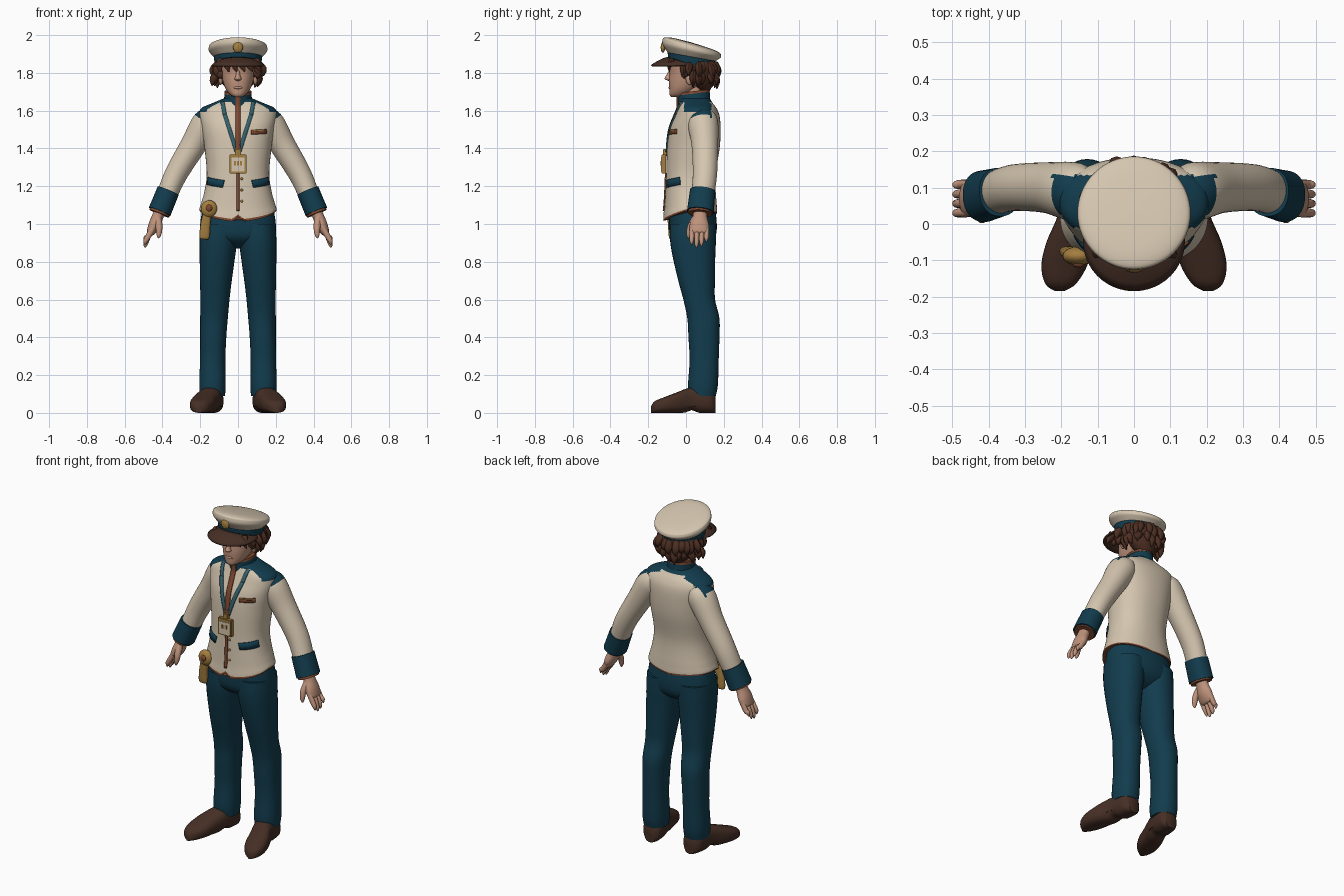
import bpy, bmesh, math, random
from mathutils import Vector, Matrix
from mathutils.bvhtree import BVHTree

random.seed(4)
if "Cube" in bpy.data.objects:
    bpy.data.objects.remove(bpy.data.objects["Cube"])


def material(name, r, g, b):
    m = bpy.data.materials.new(name)
    m.use_nodes = True
    m.diffuse_color = (r, g, b, 1)
    bsdf = next(n for n in m.node_tree.nodes if n.type == "BSDF_PRINCIPLED")
    bsdf.inputs["Base Color"].default_value = (r, g, b, 1)
    bsdf.inputs["Roughness"].default_value = 0.8
    return m


CREAM = material("cream cloth", 0.66, 0.56, 0.43)
TEAL = material("dark teal cloth", 0.006, 0.045, 0.075)
SKIN = material("skin", 0.52, 0.29, 0.2)
HAIR = material("brown hair", 0.075, 0.028, 0.016)
LEATHER = material("brown leather", 0.06, 0.028, 0.018)
RUST = material("rust trim", 0.21, 0.065, 0.03)
GOLD = material("old gold", 0.37, 0.21, 0.05)
STRAP = material("strap blue", 0.035, 0.12, 0.15)


def finish(bm, name, mats):
    bmesh.ops.recalc_face_normals(bm, faces=bm.faces)
    for f in bm.faces:
        f.smooth = True
    for e in bm.edges:
        e.smooth = e.calc_face_angle(0) < 0.8
    me = bpy.data.meshes.new(name)
    bm.to_mesh(me)
    bm.free()
    for m in mats:
        me.materials.append(m)
    ob = bpy.data.objects.new(name, me)
    bpy.context.collection.objects.link(ob)
    return ob


def spline(st, steps):
    st = [Vector(s) for s in st]
    out = []
    for i in range(len(st) - 1):
        p0, p1, p2, p3 = st[max(i - 1, 0)], st[i], st[i + 1], st[min(i + 2, len(st) - 1)]
        for k in range(steps):
            t = k / steps
            out.append(0.5 * (2 * p1 + (p2 - p0) * t + (2 * p0 - 5 * p1 + 4 * p2 - p3) * t * t
                              + (3 * p1 - p0 - 3 * p2 + p3) * t ** 3))
    return out + [st[-1]]


def loft(name, st, *mats, n=32, steps=5, axis=None, hint=(0, 1, 0), p=2, rule=None, warp=None):
    """Smooth skin through stations (x, y, z, half width, half depth)."""
    bm, rings, pts = bmesh.new(), [], spline(st, steps)
    mid = [Vector(q[:3]) for q in pts]
    for i, q in enumerate(pts):
        t = Vector(axis) if axis else mid[min(i + 1, len(mid) - 1)] - mid[max(i - 1, 0)]
        t.normalize()
        u = Vector(hint).cross(t).normalized()
        v = t.cross(u)
        ring = []
        for k in range(n):
            c, s = math.cos(math.tau * k / n), math.sin(math.tau * k / n)
            c, s = (math.copysign(abs(w) ** (2 / p), w) for w in (c, s))
            ring.append(bm.verts.new(mid[i] + u * c * max(q[3], 0.001) + v * s * max(q[4], 0.001)))
        rings.append(ring)
    for a, b in zip(rings, rings[1:]):
        for k in range(n):
            bm.faces.new((a[k], a[k - 1], b[k - 1], b[k]))
    bm.faces.new(rings[0])
    bm.faces.new(rings[-1])
    if rule:
        for f in bm.faces:
            f.material_index = rule(f.calc_center_median())
    if warp:
        for v in bm.verts:
            v.co.z += warp(*v.co)
    return finish(bm, name, mats)


def upright(name, rows, *mats, **kw):
    """Loft of level rings from rows (z, half width, front y, back y)."""
    st = [(0, (f + b) / 2, z, a, (b - f) / 2) for z, a, f, b in rows]
    return loft(name, st, *mats, axis=(0, 0, 1), **kw)


def ball(name, loc, size, mat):
    bm = bmesh.new()
    bmesh.ops.create_uvsphere(bm, u_segments=20, v_segments=12, radius=1)
    bmesh.ops.transform(bm, matrix=Matrix.Translation(loc) @ Matrix.Diagonal((*size, 1)), verts=bm.verts)
    return finish(bm, name, [mat])


def box(name, loc, size, mat, bevel=0.003):
    bm = bmesh.new()
    bmesh.ops.create_cube(bm, size=1)
    bmesh.ops.transform(bm, matrix=Matrix.Translation(loc) @ Matrix.Diagonal((*size, 1)), verts=bm.verts)
    bmesh.ops.bevel(bm, geom=bm.edges, offset=bevel, segments=2, affect="EDGES")
    return finish(bm, name, [mat])


def mirror(st, s):
    return [(s * q[0], *q[1:]) for q in st]


# Jacket with dipped hem, coloured shoulders and hem trim
def jacket_rule(c):
    if c.z < 1.052:
        return 2
    return int(c.z > 1.645 or (c.z > 1.595 and -0.01 < c.y < 0.135 and abs(c.x) > 0.08))


def hem(x, y, z):
    w = min(max((1.15 - z) / 0.11, 0), 1)
    notch = max(0, 1 - abs(x) / 0.03) * 0.03 if y < 0 else 0
    return w * (0.1 * abs(x) + 0.01 + notch + 0.33 * min(y, 0))


jacket = upright("jacket", [
    (1.04, 0.203, -0.12, 0.165), (1.06, 0.203, -0.118, 0.165), (1.11, 0.192, -0.112, 0.162),
    (1.25, 0.166, -0.105, 0.155), (1.4, 0.177, -0.1, 0.178), (1.5, 0.192, -0.088, 0.183),
    (1.57, 0.204, -0.062, 0.178), (1.612, 0.195, -0.045, 0.162), (1.642, 0.13, -0.035, 0.14),
    (1.665, 0.075, -0.03, 0.125)], CREAM, TEAL, RUST, n=96, steps=6, p=2.25, rule=jacket_rule, warp=hem)

# Collar, neck
lean = lambda x, y, z: (y - 0.04) * 0.12
collar = upright("collar", [(1.63, 0.078, -0.042, 0.13), (1.695, 0.07, -0.042, 0.125)], TEAL, warp=lean)
upright("collar_trim", [(1.69, 0.073, -0.045, 0.127), (1.703, 0.071, -0.043, 0.125)], RUST, steps=1, warp=lean)
upright("neck", [(1.65, 0.055, -0.025, 0.1), (1.76, 0.052, -0.02, 0.1)], SKIN)

# Arms, cuffs and hands
sleeve_rule = lambda c: int(c.z > 1.565 and abs(c.x) < 0.225 and -0.01 < c.y < 0.135)
for s, side in ((1, "left"), (-1, "right")):
    loft(side + "_sleeve", mirror([
        (0.12, 0.09, 1.58, 0.045, 0.06), (0.165, 0.09, 1.535, 0.077, 0.08), (0.238, 0.1, 1.415, 0.068, 0.07),
        (0.33, 0.1, 1.26, 0.06, 0.064), (0.385, 0.085, 1.13, 0.053, 0.06), (0.41, 0.08, 1.075, 0.05, 0.058)], s),
        CREAM, TEAL, n=40, steps=7, rule=sleeve_rule)
    loft(side + "_cuff", mirror([(0.37, 0.088, 1.175, 0.06, 0.067), (0.415, 0.076, 1.065, 0.061, 0.071)], s),
         TEAL, p=2.2)
    loft(side + "_cuff_trim", mirror([(0.412, 0.076, 1.07, 0.055, 0.064), (0.418, 0.075, 1.055, 0.055, 0.064)], s),
         RUST, steps=1)
    loft(side + "_palm", mirror([
        (0.41, 0.076, 1.08, 0.03, 0.036), (0.425, 0.074, 1.04, 0.03, 0.038), (0.443, 0.071, 0.995, 0.031, 0.051),
        (0.462, 0.07, 0.955, 0.022, 0.048), (0.468, 0.07, 0.945, 0.01, 0.035)], s), SKIN, n=24)
    for i, (finger, tip) in enumerate(zip(("index", "middle", "ring", "little"), (0.89, 0.875, 0.882, 0.905))):
        y = 0.032 + 0.026 * i
        loft(f"{side}_{finger}_finger", mirror([
            (0.452, y, 0.975, 0.015, 0.013), (0.475, y - 0.001, 0.935, 0.015, 0.013),
            (0.489, y - 0.002, tip + 0.02, 0.012, 0.011), (0.492, y - 0.002, tip, 0.003, 0.003)], s), SKIN, n=12)
    loft(side + "_thumb", mirror([
        (0.425, 0.05, 1.03, 0.02, 0.02), (0.418, 0.024, 0.985, 0.018, 0.017),
        (0.419, 0.014, 0.945, 0.013, 0.012), (0.422, 0.012, 0.925, 0.004, 0.004)], s), SKIN, n=12)

    # Trouser legs and shoes
    loft(side + "_trouser_leg", mirror([
        (0.1, 0.037, 1.0, 0.098, 0.122), (0.103, 0.037, 0.92, 0.1, 0.122), (0.109, 0.042, 0.83, 0.094, 0.113),
        (0.117, 0.056, 0.7, 0.084, 0.097), (0.122, 0.07, 0.6, 0.077, 0.084), (0.127, 0.092, 0.5, 0.073, 0.085),
        (0.131, 0.095, 0.4, 0.069, 0.082), (0.134, 0.096, 0.28, 0.067, 0.077), (0.135, 0.09, 0.15, 0.07, 0.079),
        (0.135, 0.088, 0.09, 0.066, 0.07)], s), TEAL, axis=(0, 0, 1), p=2.2)
    shoe = [(0.132, 0.155, 0.035, 0.09), (0.135, 0.125, 0.058, 0.125), (0.148, 0.03, 0.06, 0.135),
            (0.176, -0.05, 0.065, 0.108), (0.192, -0.115, 0.063, 0.083), (0.202, -0.165, 0.042, 0.062),
            (0.205, -0.185, 0.012, 0.035)]
    arch = lambda x, y, z: 0.015 * max(0, 1 - abs(y - 0.03) / 0.04) if z < 0.03 else 0
    loft(side + "_shoe", mirror([(x, y, h / 2, w, h / 2) for x, y, w, h in shoe], s), LEATHER,
         axis=(0, -1, 0), hint=(0, 0, 1), p=2.6, warp=arch)
    ball(side + "_ear", (s * 0.092, 0.02, 1.77), (0.012, 0.022, 0.034), SKIN)

upright("trouser_seat", [
    (1.12, 0.18, -0.085, 0.15), (1.0, 0.2, -0.09, 0.163), (0.93, 0.19, -0.08, 0.155),
    (0.89, 0.13, -0.04, 0.12), (0.87, 0.06, 0, 0.08)], TEAL, n=48, p=2.3)

# Head with nose, lips
upright("head", [
    (1.672, 0.02, -0.078, -0.02), (1.686, 0.043, -0.087, 0.02), (1.715, 0.065, -0.088, 0.06),
    (1.755, 0.08, -0.09, 0.11), (1.8, 0.088, -0.087, 0.13), (1.85, 0.09, -0.09, 0.14),
    (1.89, 0.07, -0.06, 0.12)], SKIN, n=40, p=2.15)
loft("nose", [(0, -0.078, 1.815, 0.008, 0.01), (0, -0.09, 1.785, 0.012, 0.016),
              (0, -0.094, 1.768, 0.018, 0.019), (0, -0.086, 1.757, 0.008, 0.006)], SKIN, n=16, axis=(0, 0, 1))
ball("lips", (0, -0.083, 1.722), (0.024, 0.01, 0.008), SKIN)

# Hair mass with loose locks
upright("hair", [
    (1.705, 0.04, 0.06, 0.125), (1.74, 0.082, 0.03, 0.145), (1.79, 0.108, 0.012, 0.16),
    (1.83, 0.122, -0.02, 0.165), (1.87, 0.118, -0.08, 0.15)], HAIR)
for i in range(30):
    a = math.radians(-205 + 230 * (i % 15) / 14 + random.uniform(-6, 6)) + math.pi
    d, low = Vector((math.cos(a), math.sin(a), 0)), i // 15
    base = Vector((0, 0.045, 1.85 - 0.045 * low)) + d * (0.105 - 0.012 * low)
    tip = base + d * random.uniform(0.008, 0.03) + Vector((random.uniform(-0.02, 0.02), 0, random.uniform(-0.09, -0.06)))
    if tip.y < 0.01:
        tip.z = max(tip.z, 1.77)
    bend = (base + tip) / 2 + d * 0.015
    loft(f"hair_lock_{i + 1}", [(*base, 0.02, 0.02), (*bend, 0.021, 0.018), (*tip, 0.002, 0.002)], HAIR, n=8, steps=3)
for x in (-0.085, -0.05, -0.015, 0.02, 0.055, 0.09):
    loft("fringe_lock", [(x, -0.07, 1.865, 0.024, 0.018), (x * 1.15, -0.088, 1.84, 0.02, 0.013),
                         (x * 1.2 + 0.012, -0.088, 1.805, 0.002, 0.002)], HAIR, n=8, steps=3)

# Peaked cap, tilted up at the front
tilt = lambda x, y, z: -(y - 0.03) * (0.12 + 1.45 * (z - 1.845))
rim = lambda z, r: (z, r, 0.03 - r, 0.03 + r)
upright("cap_band", [rim(1.845, 0.124), rim(1.895, 0.128)], TEAL, n=48, warp=tilt)
upright("cap_crown", [rim(1.885, 0.127), rim(1.9, 0.141), rim(1.917, 0.154), rim(1.933, 0.155),
                      rim(1.947, 0.146), rim(1.957, 0.1), rim(1.961, 0)], CREAM, n=64, warp=tilt)
ball("cap_emblem", (0, -0.122, 1.935), (0.026, 0.012, 0.028), GOLD)

bm = bmesh.new()
grid = []
for i in range(33):
    u = i / 16 - 1
    a, reach = u * math.radians(82), 0.09 * math.cos(u * math.pi / 2)
    top = 1.85 + 0.035 * math.cos(u * math.pi / 2)
    row = []
    for v in (0, 0.25, 0.5, 0.75, 1):
        r = 0.125 + reach * v
        row.append(bm.verts.new((r * math.sin(a), 0.03 - r * math.cos(a), top + (1.842 - top) * v ** 1.4)))
    grid.append(row)
for a, b in zip(grid, grid[1:]):
    for k in range(4):
        bm.faces.new((a[k], b[k], b[k + 1], a[k + 1]))
visor = finish(bm, "cap_visor", [LEATHER])
visor.modifiers.new("thickness", "SOLIDIFY").thickness = 0.01

# Cloth strips laid on the jacket surface
verts, polys = [], []
for ob in (jacket, collar):
    polys += [[i + len(verts) for i in f.vertices] for f in ob.data.polygons]
    verts += [v.co.copy() for v in ob.data.vertices]
cloth = BVHTree.FromPolygons(verts, polys)


def ribbon(name, path, width, mat, turn=0, cuts=10):
    """Strip along (sideways, height) points, cast inward from a direction turned about z."""
    rot, axis, bm = Matrix.Rotation(math.radians(turn), 3, "Z"), Vector((0, 0.03, 0)), bmesh.new()
    path, last = [Vector(q) for q in path], None
    for a, b in zip(path, path[1:]):
        across = Vector((a.y - b.y, b.x - a.x)).normalized() * width / 2
        for k in range(cuts + 1):
            pair = []
            for w in (-1, 0, 1):
                q = a.lerp(b, k / cuts) + across * w
                start, inward = axis + rot @ Vector((q.x, -1, 0)) + Vector((0, 0, q.y)), rot @ Vector((0, 1, 0))
                hit = cloth.ray_cast(start, inward)[0] or cloth.find_nearest(start + inward)[0]
                pair.append(bm.verts.new(hit - inward * 0.003))
            if last and k:
                for j in (0, 1):
                    bm.faces.new((last[j], last[j + 1], pair[j + 1], pair[j]))
            last = pair
    ob = finish(bm, name, [mat])
    mod = ob.modifiers.new("thickness", "SOLIDIFY")
    mod.thickness, mod.offset = 0.008, 0


ribbon("upper_placket", [(0, 1.68), (0, 1.36)], 0.028, RUST, cuts=24)
ribbon("lower_placket", [(0, 1.27), (0, 1.07)], 0.016, RUST, cuts=16)
ribbon("chest_pocket_welt", [(0.07, 1.485), (0.15, 1.49)], 0.024, RUST)
ribbon("chest_pocket_pin", [(0.08, 1.492), (0.14, 1.496)], 0.007, GOLD)
for s, side in ((1, "left"), (-1, "right")):
    ribbon(side + "_pocket_flap", [(-0.055 * s, 1.212), (0.05 * s, 1.228)], 0.04, TEAL, turn=52 * s)
    ribbon(side + "_lanyard", [(0.082 * s, 1.645), (0.07 * s, 1.58), (0.008 * s, 1.385)], 0.02, STRAP, cuts=14)
for z in (1.12, 1.18, 1.24):
    ball("jacket_button", (0.02, -0.109, z), (0.007, 0.006, 0.007), GOLD)

# Hanging badge
box("badge_case", (0, -0.118, 1.318), (0.09, 0.024, 0.1), GOLD)
box("badge_card", (0, -0.13, 1.314), (0.07, 0.006, 0.074), CREAM, 0.001)
for x in (-0.016, 0, 0.016):
    box("badge_mark", (x, -0.133, 1.322), (0.009, 0.004, 0.024), GOLD, 0.001)
box("badge_clip", (0, -0.113, 1.38), (0.03, 0.018, 0.034), GOLD)

# Hip fob
ball("hip_fob_disc", (-0.153, -0.088, 1.08), (0.044, 0.026, 0.046), GOLD)
ball("hip_fob_stud", (-0.153, -0.112, 1.085), (0.017, 0.008, 0.018), RUST)
loft("hip_fob_tail", [(-0.16, -0.085, 1.07, 0.022, 0.016), (-0.172, -0.08, 1.0, 0.026, 0.016),
                      (-0.178, -0.076, 0.935, 0.027, 0.015), (-0.179, -0.075, 0.92, 0.02, 0.01)], GOLD, n=20, p=2.6)
